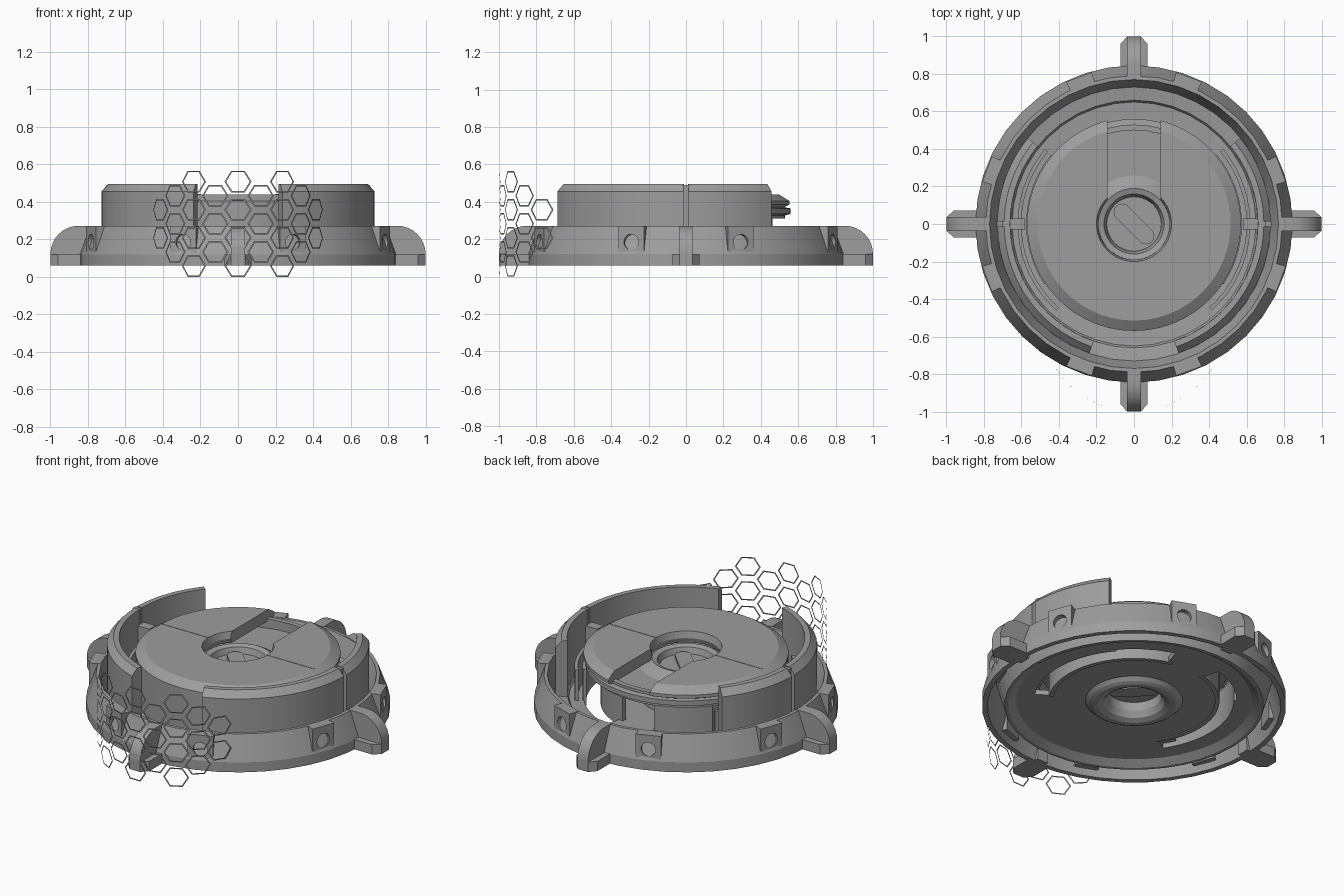
import bpy, bmesh, math
from mathutils import Matrix, Vector

if "Cube" in bpy.data.objects:
    bpy.data.objects.remove(bpy.data.objects["Cube"])

grey = bpy.data.materials.new("mid_grey")
grey.diffuse_color = (0.34, 0.34, 0.34, 1)
grey.use_nodes = True
grey.node_tree.nodes["Principled BSDF"].inputs["Base Color"].default_value = grey.diffuse_color


def finish(name, bm, recalc=True):
    if recalc:
        bmesh.ops.recalc_face_normals(bm, faces=bm.faces)
    me = bpy.data.meshes.new(name)
    bm.to_mesh(me)
    bm.free()
    me.materials.append(grey)
    ob = bpy.data.objects.new(name, me)
    bpy.context.collection.objects.link(ob)
    return ob


def add_sweep(bm, prof, a0=0, a1=360, seg=48, gap=0):
    """Turn a closed (r, z) profile about z; gap keeps the two ends parallel."""
    full = abs(a1 - a0) >= 360 and not gap
    rows = []
    for i in range(seg if full else seg + 1):
        row = []
        for r, z in prof:
            off = math.asin(gap / r) if gap else 0
            s, e = math.radians(a0) + off, math.radians(a1) - off
            a = s + (e - s) * i / seg
            row.append(bm.verts.new((r * math.cos(a), r * math.sin(a), z)))
        rows.append(row)
    n = len(prof)
    for i in range(seg):
        p, q = rows[i], rows[(i + 1) % len(rows)]
        for j in range(n):
            bm.faces.new((p[j], q[j], q[(j + 1) % n], p[(j + 1) % n]))
    if not full:
        bm.faces.new(rows[0])
        bm.faces.new(rows[-1][::-1])


def sweep(name, prof, arcs=((0, 360),), seg=48, gap=0):
    bm = bmesh.new()
    for a0, a1 in arcs:
        add_sweep(bm, prof, a0, a1, seg, gap)
    return finish(name, bm)


def prism(name, pts, d0, d1, mat=Matrix()):
    """Extrude an outline from d0 to d1 along its local z."""
    bm = bmesh.new()
    lo = [bm.verts.new(mat @ Vector((x, y, d0))) for x, y in pts]
    hi = [bm.verts.new(mat @ Vector((x, y, d1))) for x, y in pts]
    bm.faces.new(lo[::-1])
    bm.faces.new(hi)
    for i in range(len(pts)):
        j = (i + 1) % len(pts)
        bm.faces.new((lo[i], lo[j], hi[j], hi[i]))
    return finish(name, bm)


def rect(r0, r1, z0, z1):
    return [(r0, z0), (r1, z0), (r1, z1), (r0, z1)]


def mirror_arcs(*arcs):
    return list(arcs) + [(180 - b, 180 - a) for a, b in arcs]


# Outer ring: sloped shell, hollow underneath, with an inner tube and floor shelf
sweep("outer_ring", [(.70, .07), (.72, .07), (.735, .12), (.768, .24), (.80, .12),
                     (.815, .06), (.845, .06), (.845, .12), (.79, .27), (.77, .27),
                     (.73, .16), (.66, .15), (.65, .135), (.57, .13), (.57, .10),
                     (.655, .10)], seg=40)

# Eight flat-topped blocks with bolt holes
centres = [q * 90 + s * 20.5 for q in range(4) for s in (-1, 1)]
blocks = sweep("bolt_blocks", rect(.775, .84, .10, .272),
               [(a - 5, a + 5) for a in centres], seg=1)
bm = bmesh.new()
for a in centres:
    m = (Matrix.Rotation(math.radians(a), 4, 'Z') @ Matrix.Translation((.84, 0, .185))
         @ Matrix.Rotation(math.pi / 2, 4, 'Y'))
    bmesh.ops.create_cone(bm, cap_ends=True, segments=16, radius1=.042, radius2=.042,
                          depth=.07, matrix=m)
cutter = finish("bolt_hole_cutter", bm)
cutter.hide_render = True
cutter.display_type = 'WIRE'
cut = blocks.modifiers.new("holes", 'BOOLEAN')
cut.operation = 'DIFFERENCE'
cut.object = cutter

# Four fins: wide chamfered foot and rounded rib
rib = [(.79, .06), (1, .06), (1, .12)]
rib += [(.85 + .15 * math.cos(t), .12 + .152 * math.sin(t))
        for t in [math.pi / 2 * k / 8 for k in range(1, 9)]] + [(.775, .272)]
foot = [(.82, -.072), (.96, -.072), (1, -.036), (1, .036), (.96, .072), (.82, .072)]
for q in range(4):
    turn = Matrix.Rotation(math.pi / 2 * q, 4, 'Z')
    prism("fin_foot", foot, .06, .12, turn)
    prism("fin_rib", rib, -.036, .036, turn @ Matrix.Rotation(math.pi / 2, 4, 'X'))

# Tall side walls, split by a narrow groove at each side
sweep("side_walls", [(.66, .13), (.728, .13), (.728, .455), (.692, .495), (.66, .495)],
      mirror_arcs((-71, -1), (1, 39)), seg=14)
sweep("wall_groove_backing", rect(.665, .705, .13, .49), mirror_arcs((-1.2, 1.2)), seg=1)
sweep("inner_lips", rect(.60, .62, .12, .32), mirror_arcs((-48, 40)), seg=16)
for s in (-1, 1):
    prism("side_peg", [(s * .62 + x, y) for x, y in
                       ((-.04, -.03), (.04, -.03), (.04, .03), (-.04, .03))], .13, .40)

# Base plate with two long curved openings, edged by upright vanes
sweep("base_plate", rect(.20, .47, .10, .13))
sweep("base_bridges", rect(.46, .58, .10, .13), [(74, 106), (213, 327)], seg=12)
sweep("base_vanes_outer", rect(.555, .575, .10, .32), mirror_arcs((-34, 40)), seg=16)
sweep("base_vanes_inner", rect(.45, .475, .095, .32), mirror_arcs((-34, 77)), seg=16)

# Central hub and slotted button
sweep("hub", [(.27, .12), (.27, .10), (.25, .08), (.23, .07), (.20, .07), (.17, .085),
              (.15, .12), (.145, .31), (.16, .36), (.19, .37), (.21, .36), (.29, .31),
              (.25, .28), (.25, .13)])
ring = [(.146 * math.cos(math.tau * k / 32), .146 * math.sin(math.tau * k / 32))
        for k in range(32)]
prism("button", ring, .17, .325)
capsule = []
for side in (1, -1):
    for k in range(9):
        t = -math.pi / 2 + math.pi * k / 8
        capsule.append((side * (.09 + .045 * math.cos(t)), side * .045 * math.sin(t)))
tilt = Matrix.Rotation(-math.pi / 4, 4, 'Z')
prism("button_grip", capsule, .15, .345, tilt)

# Rotor: front drum, lower rim, floor, and slotted top disc
sweep("rotor_drum", rect(.53, .569, .13, .405), [(205, 335)], seg=18)
sweep("rotor_floor", rect(.20, .53, .31, .33))
sweep("rotor_rim", [(.50, .32), (.56, .335), (.56, .365), (.53, .37), (.53, .386), (.50, .386)])
sweep("rotor_top", [(.20, .37), (.19, .40), (.20, .44), (.515, .44), (.57, .405), (.57, .385),
                    (.54, .37)], [(90, 450)], seg=48, gap=.14)
for s in (-1, 1):
    prism("rotor_seam", [(s * .20, -.005), (s * .515, -.005), (s * .515, .005),
                         (s * .20, .005)], .438, .442)

# Curved screen of thin hexagon frames at the front
columns = {0: (0, 1, 2, 3), 1: (.5, 1.5, 2.5), 2: (0, 1, 2, 3), 3: (.5, 1.5, 2.5), 4: (1, 2)}
bm = bmesh.new()
for c in range(-4, 5):
    for row in columns[abs(c)]:
        loops = []
        for k in (1, .87):
            loop = []
            for i in range(6):
                t = math.pi / 3 * i
                a = (c * .124 + k * .073 * math.cos(t)) / .5
                z = .0575 + .15 * row + k * .0575 * math.sin(t) / math.sin(math.pi / 3)
                loop.append(bm.verts.new((.498 * math.sin(a), -.5 - .498 * math.cos(a), z)))
            loops.append(loop)
        for i in range(6):
            j = (i + 1) % 6
            bm.faces.new((loops[0][i], loops[0][j], loops[1][j], loops[1][i]))
finish("hexagon_screen", bm, recalc=False)

# Smooth the round parts, keep hard edges
bpy.ops.object.select_all(action='DESELECT')
for ob in bpy.context.scene.objects:
    if ob is not cutter:
        ob.select_set(True)
        bpy.context.view_layer.objects.active = ob
bpy.ops.object.shade_smooth_by_angle(angle=math.radians(16))
